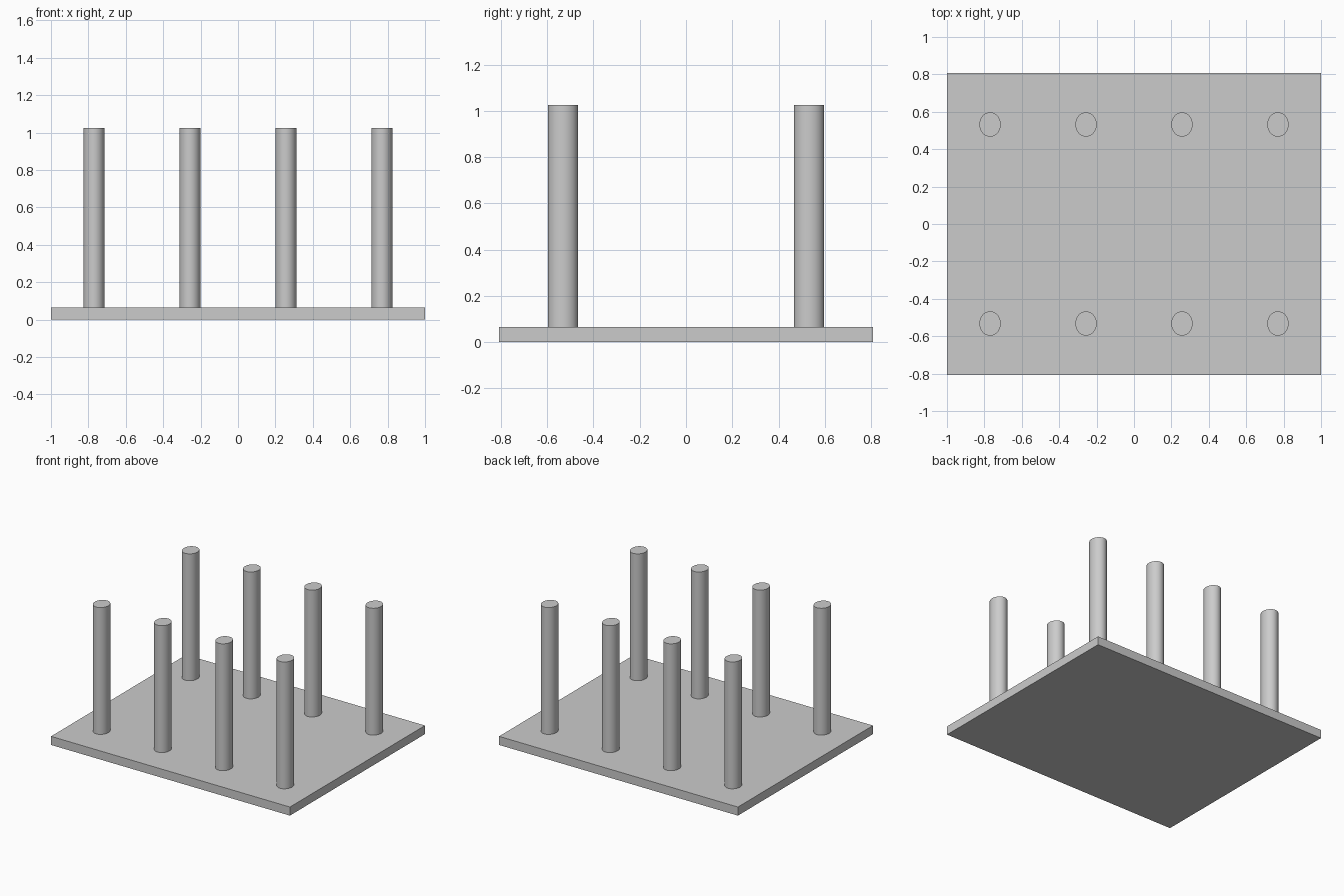
import bpy
import math

cube = bpy.data.objects.get("Cube")
if cube:
    bpy.data.objects.remove(cube, do_unlink=True)

# Single grey finish
grey = bpy.data.materials.new("plain_grey")
grey.use_nodes = True
colour = (0.6, 0.6, 0.6, 1)
grey.diffuse_color = colour
grey.node_tree.nodes["Principled BSDF"].inputs["Base Color"].default_value = colour

PLATE_T = 0.065
TOP = 1.025


def finish(name, scale):
    obj = bpy.context.object
    obj.name = name
    obj.scale = scale
    bpy.ops.object.transform_apply(location=False, rotation=False, scale=True)
    obj.data.materials.append(grey)
    return obj


# Base plate
bpy.ops.mesh.primitive_cube_add(size=1, location=(0, 0, PLATE_T / 2))
finish("base_plate", (2, 1.615, PLATE_T))

# Two rows of four slightly oval posts
for row, y in (("front", -0.532), ("back", 0.532)):
    for i in range(4):
        x = (i - 1.5) * 0.513
        bpy.ops.mesh.primitive_cylinder_add(
            vertices=64, radius=1, depth=1, location=(x, y, (PLATE_T + TOP) / 2))
        finish(f"{row}_post_{i + 1}", (0.057, 0.065, TOP - PLATE_T))
        bpy.ops.object.shade_smooth_by_angle(angle=math.radians(30))
